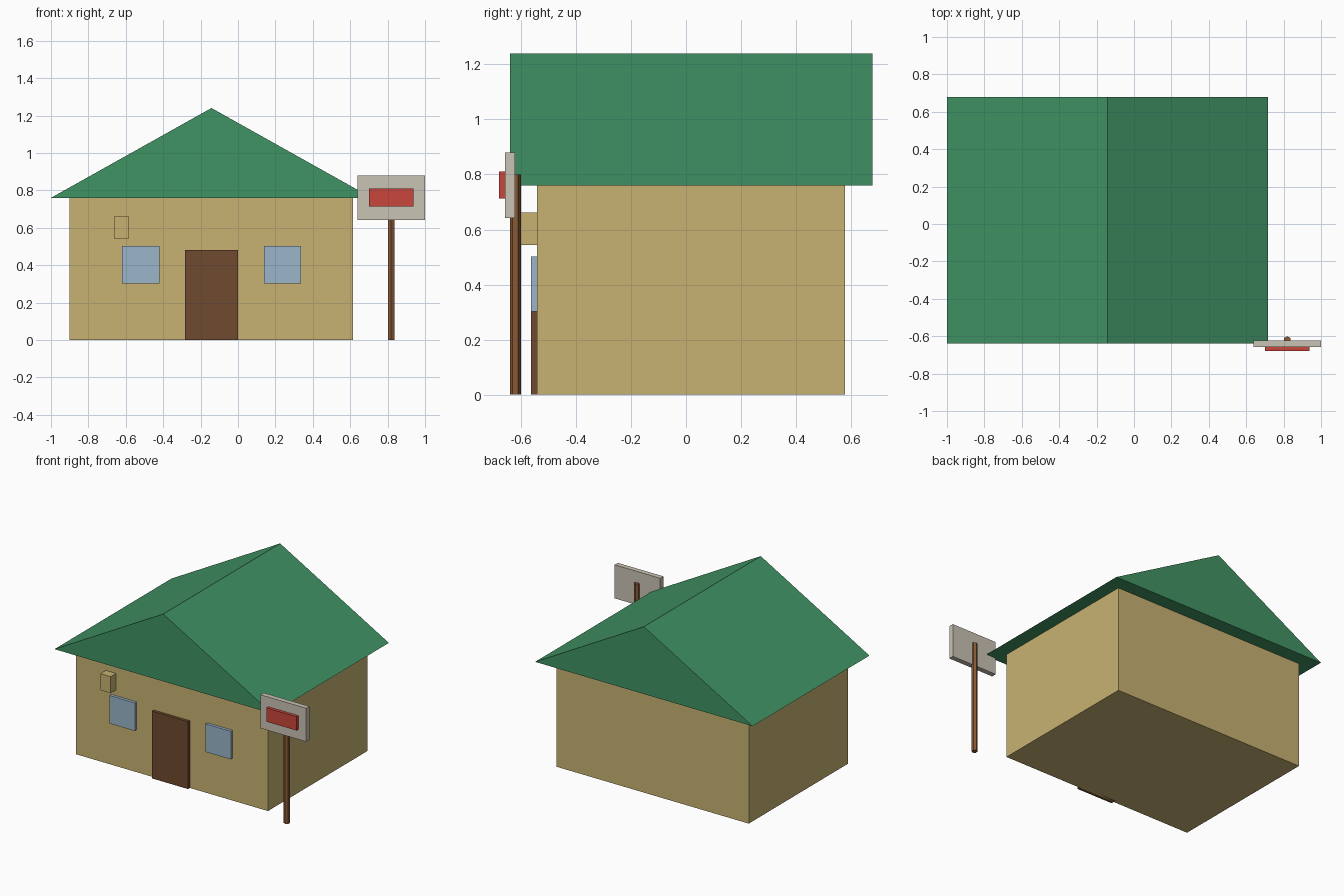
import bpy
import bmesh

if "Cube" in bpy.data.objects:
    bpy.data.objects.remove(bpy.data.objects["Cube"], do_unlink=True)


def linear(c):
    c /= 255
    return c / 12.92 if c <= 0.04045 else ((c + 0.055) / 1.055) ** 2.4


def material(name, *rgb):
    mat = bpy.data.materials.new(name)
    color = (*map(linear, rgb), 1)
    mat.use_nodes = True
    mat.diffuse_color = color
    bsdf = next(n for n in mat.node_tree.nodes if n.type == "BSDF_PRINCIPLED")
    bsdf.inputs["Base Color"].default_value = color
    return mat


def box(name, mat, x, y, z):
    """Box from (low, high) ranges on each axis."""
    bpy.ops.mesh.primitive_cube_add(size=1, location=[sum(r) / 2 for r in (x, y, z)])
    obj = bpy.context.object
    obj.scale = [r[1] - r[0] for r in (x, y, z)]
    bpy.ops.object.transform_apply(location=False, rotation=False, scale=True)
    obj.name = name
    obj.data.materials.append(mat)
    return obj


def prism(name, mat, profile, y0, y1):
    """Extrude an x-z profile from y0 to y1."""
    bm = bmesh.new()
    face = bm.faces.new([bm.verts.new((x, y0, z)) for x, z in profile])
    geom = bmesh.ops.extrude_face_region(bm, geom=[face])["geom"]
    verts = [g for g in geom if isinstance(g, bmesh.types.BMVert)]
    bmesh.ops.translate(bm, verts=verts, vec=(0, y1 - y0, 0))
    bmesh.ops.recalc_face_normals(bm, faces=bm.faces)
    mesh = bpy.data.meshes.new(name)
    bm.to_mesh(mesh)
    bm.free()
    obj = bpy.data.objects.new(name, mesh)
    bpy.context.collection.objects.link(obj)
    mesh.materials.append(mat)


wall = material("sand wall", 200, 178, 114)
green = material("green roof", 64, 147, 100)
door_brown = material("dark brown door", 112, 74, 46)
post_brown = material("brown post", 138, 90, 55)
glass = material("pale blue glass", 155, 182, 202)
board = material("pale grey board", 202, 195, 181)
red = material("red panel", 202, 70, 60)

# House body and closed gable roof
mid = -0.142
front = -0.542
box("house_body", wall, (mid - 0.758, mid + 0.758), (front, 0.578), (0, 0.76))
prism("roof", green, [(-1, 0.76), (mid, 1.24), (0.716, 0.76)], -0.64, 0.678)

# Door, windows and the small wall box on the front
box("door", door_brown, (mid - 0.142, mid + 0.142), (-0.563, front + 0.02), (0, 0.48))
for side, x in (("right", mid - 0.378), ("left", mid + 0.38)):
    box("window_" + side, glass, (x - 0.1, x + 0.1), (-0.563, front + 0.02), (0.302, 0.502))
box("wall_box", wall, (-0.664, -0.583), (-0.602, front + 0.02), (0.543, 0.661))

# Signpost beside the house
sx = 0.819
bpy.ops.mesh.primitive_cylinder_add(vertices=6, radius=0.02, depth=0.8, location=(sx, -0.62, 0.4))
post = bpy.context.object
post.name = "sign_post"
post.data.materials.append(post_brown)
box("sign_board", board, (sx - 0.18, sx + 0.18), (-0.658, -0.622), (0.641, 0.88))
box("sign_panel", red, (sx - 0.119, sx + 0.119), (-0.68, -0.65), (0.713, 0.811))
